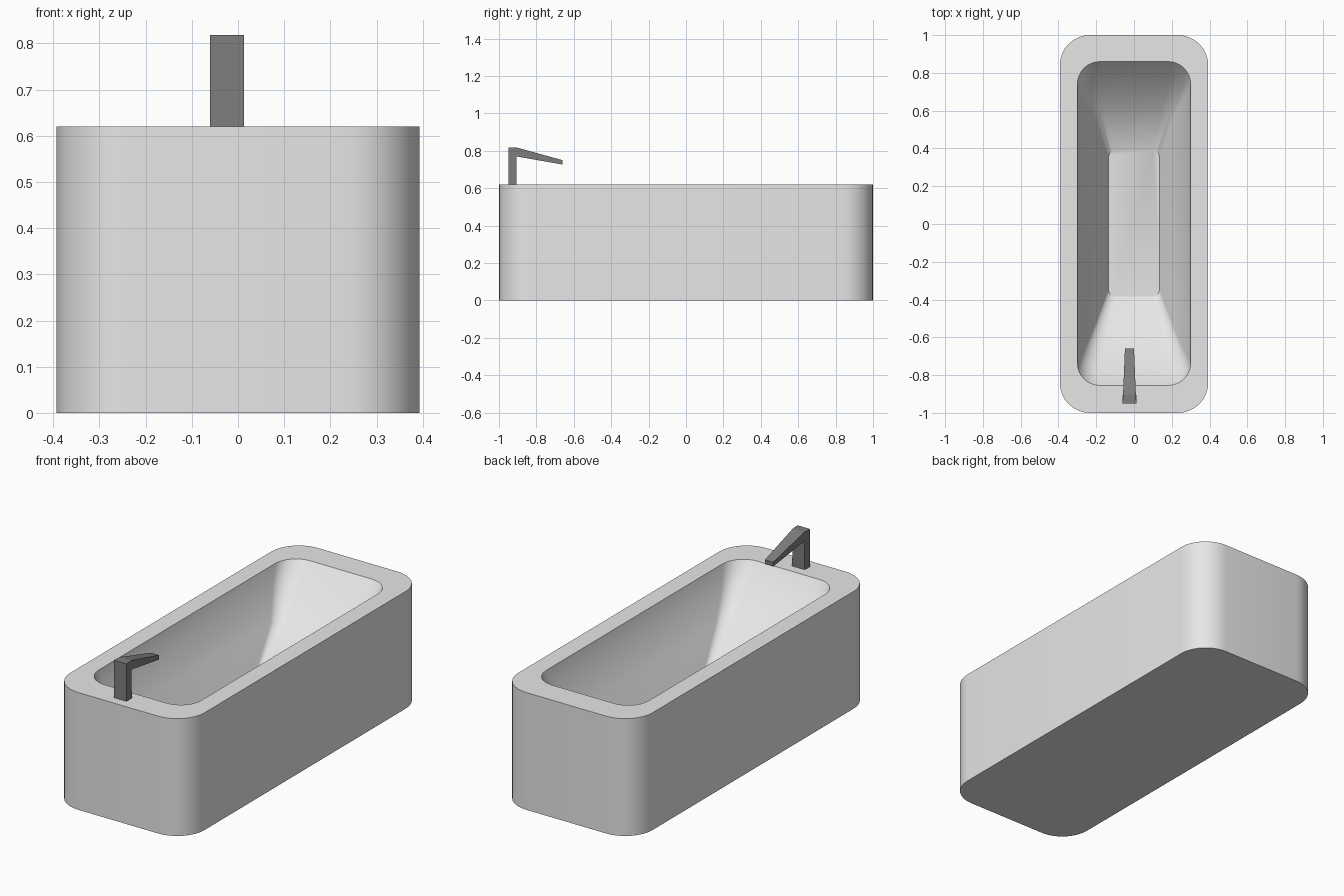
import bpy, bmesh, math

if "Cube" in bpy.data.objects:
    bpy.data.objects.remove(bpy.data.objects["Cube"])

def material(name, v):
    m = bpy.data.materials.new(name)
    m.diffuse_color = (v, v, v, 1)
    m.use_nodes = True
    m.node_tree.nodes["Principled BSDF"].inputs["Base Color"].default_value = m.diffuse_color
    return m

white = material("tub_white", 0.80)
metal = material("tap_grey", 0.21)

def rounded_loop(bm, hx, y0, y1, z, r, n=8):
    """Ring of verts: rounded rectangle from -hx..hx and y0..y1 at height z."""
    ring = []
    corners = [(hx - r, y1 - r), (-hx + r, y1 - r), (-hx + r, y0 + r), (hx - r, y0 + r)]
    for i, (cx, cy) in enumerate(corners):
        for k in range(n + 1):
            a = math.pi / 2 * (i + k / n)
            ring.append(bm.verts.new((cx + r * math.cos(a), cy + r * math.sin(a), z)))
    return ring

def finish(bm, name, mat, smooth):
    bmesh.ops.recalc_face_normals(bm, faces=bm.faces)
    me = bpy.data.meshes.new(name)
    bm.to_mesh(me)
    bm.free()
    ob = bpy.data.objects.new(name, me)
    bpy.context.collection.objects.link(ob)
    me.materials.append(mat)
    if smooth:
        bpy.ops.object.select_all(action='DESELECT')
        ob.select_set(True)
        bpy.context.view_layer.objects.active = ob
        bpy.ops.object.shade_smooth_by_angle(angle=math.radians(30))
    return ob

# Tub: outer wall, rim, then the basin stepping down to the floor
bm = bmesh.new()
levels = [  # half width, front y, back y, height, corner radius
    (0.393, -1.0, 1.0, 0.0, 0.16),
    (0.393, -1.0, 1.0, 0.62, 0.16),
    (0.30, -0.855, 0.86, 0.62, 0.12),
    (0.28, -0.79, 0.78, 0.53, 0.09),
    (0.21, -0.605, 0.63, 0.39, 0.06),
    (0.135, -0.385, 0.39, 0.255, 0.04),
]
rings = [rounded_loop(bm, *lv) for lv in levels]
for a, b in zip(rings, rings[1:]):
    for i in range(len(a)):
        j = (i + 1) % len(a)
        bm.faces.new((a[i], a[j], b[j], b[i]))
bm.faces.new(rings[0])
bm.faces.new(rings[-1])
finish(bm, "bathtub", white, True)

# Tap: post and tapering spout, a side profile given thickness
bm = bmesh.new()
profile = [  # y, z, half thickness
    (-0.95, 0.62, 0.037), (-0.905, 0.62, 0.037), (-0.905, 0.77, 0.034),
    (-0.66, 0.727, 0.024), (-0.66, 0.75, 0.024), (-0.905, 0.818, 0.034), (-0.95, 0.818, 0.037),
]
cx = -0.024
sides = [[bm.verts.new((cx + s * h, y, z)) for y, z, h in profile] for s in (-1, 1)]
n = len(profile)
for i in range(n):
    j = (i + 1) % n
    bm.faces.new((sides[0][i], sides[0][j], sides[1][j], sides[1][i]))
for side in sides:
    bm.faces.new([side[k] for k in (0, 1, 2, 5, 6)])
    bm.faces.new([side[k] for k in (2, 3, 4, 5)])
finish(bm, "tap", metal, False)
